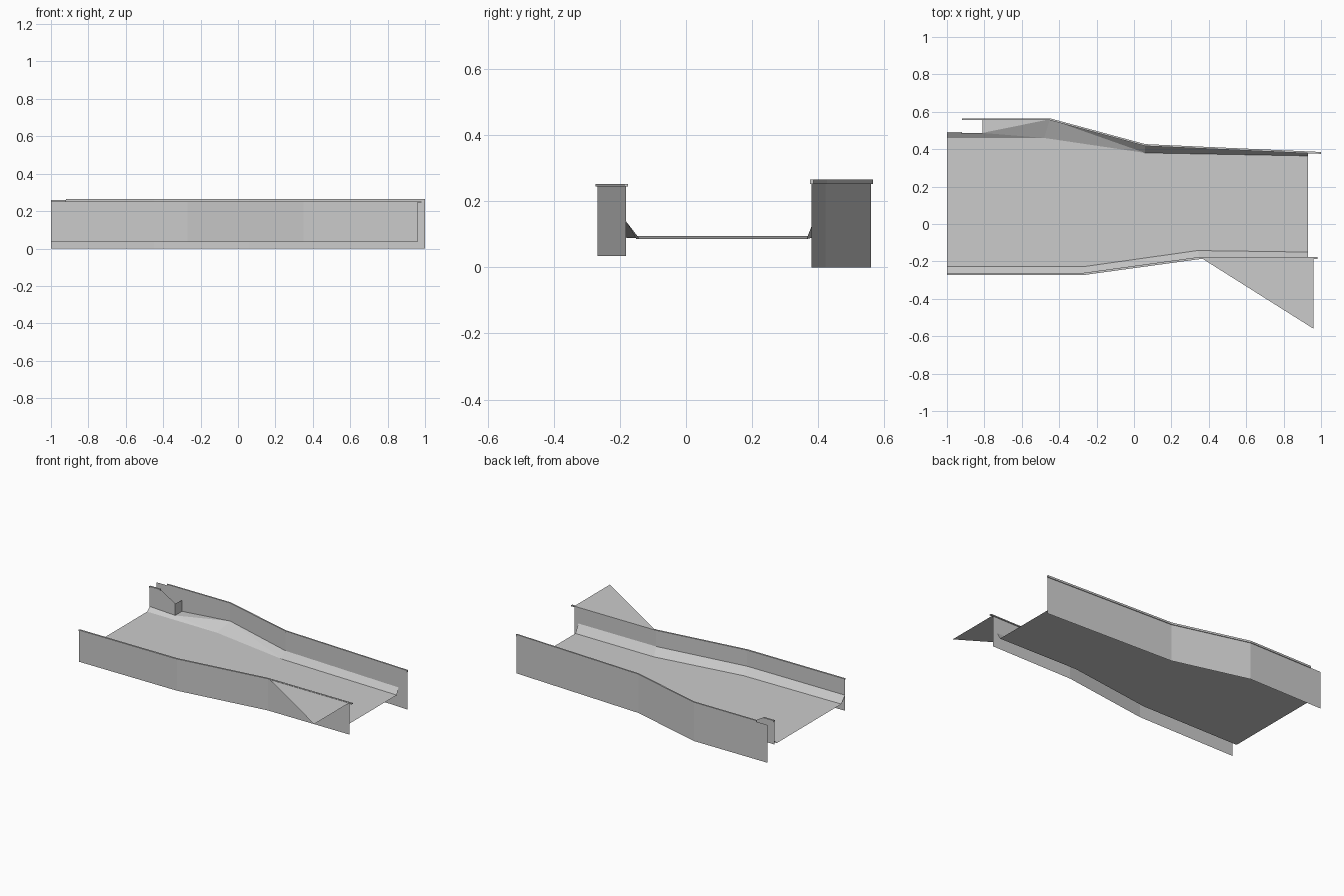
import bpy
from mathutils import Vector

if "Cube" in bpy.data.objects:
    bpy.data.objects.remove(bpy.data.objects["Cube"])


def mesh(name, verts, faces):
    me = bpy.data.meshes.new(name)
    me.from_pydata(verts, [], faces)
    ob = bpy.data.objects.new(name, me)
    bpy.context.collection.objects.link(ob)
    return ob


def strip(name, lower, upper):
    """Ruled surface between two 3D polylines of equal length."""
    n = len(lower)
    return mesh(name, lower + upper, [(i, i + 1, n + i + 1, n + i) for i in range(n - 1)])


def lift(path, z):
    return [(x, y, z) for x, y in path]


def wall(name, path, z0, z1):
    return strip(name, lift(path, z0), lift(path, z1))


def cap(name, path, half, z0, z1):
    """Thin rectangular rail following a plan polyline."""
    left = [(x, y + half) for x, y in path]
    right = [(x, y - half) for x, y in path]
    n = len(path)
    v = lift(left, z0) + lift(right, z0) + lift(right, z1) + lift(left, z1)
    f = [(a * n + i, b * n + i, b * n + i + 1, a * n + i + 1)
         for a, b in ((0, 1), (1, 2), (2, 3), (3, 0)) for i in range(n - 1)]
    f += [(0, n, 2 * n, 3 * n), (n - 1, 4 * n - 1, 3 * n - 1, 2 * n - 1)]
    return mesh(name, v, f)


def floor_z(x):
    return 0.095 - 0.01 * (x + 1) / 1.93


def on_floor(path):
    return [(x, y, floor_z(x)) for x, y in path]


# Plan outlines
near = [(-1, -0.267), (-0.27, -0.267), (0.35, -0.182), (0.96, -0.182)]
near_toe = [(-1, -0.228), (-0.27, -0.228), (0.34, -0.142), (0.93, -0.15)]
far = [(-1, 0.56), (-0.45, 0.56), (0.06, 0.422), (1, 0.38)]
far_toe = [(-1, 0.46), (-0.48, 0.46), (0.06, 0.38), (0.93, 0.364)]

# Tilted channel floor
strip("channel_floor", on_floor(near_toe), on_floor(far_toe))

# Side walls with top rails
wall("near_wall", near, 0.035, 0.248)
cap("near_rail", near[:3] + [(0.98, -0.182)], 0.006, 0.245, 0.252)
wall("far_wall", far, 0.0, 0.255)
cap("far_rail", [(-0.92, 0.56)] + far[1:], 0.005, 0.252, 0.265)

# Sloping banks between floor and walls
strip("near_bank", on_floor(near_toe), lift(near[:3] + [(0.93, -0.182)], 0.14))
a, b, c, d = on_floor(far_toe)
p, q = (-1, 0.487, 0.12), (-0.81, 0.487, 0.11)
r, s, t = (-0.45, 0.56, 0.14), (0.06, 0.42, 0.13), (0.93, 0.382, 0.13)
mesh("far_bank", [a, b, c, d, p, q, r, s, t],
     [(0, 1, 5, 4), (1, 6, 5), (1, 2, 6), (2, 7, 6), (2, 3, 8, 7)])

# Stepped inner wall, its rail, end plate and the ledge behind it
mesh("inner_wall", [(-1, 0.487, 0.095), (-0.81, 0.487, 0.10), (-0.81, 0.487, 0.19),
                    (-0.91, 0.487, 0.252), (-1, 0.487, 0.252)], [(0, 1, 2, 3, 4)])
cap("inner_rail", [(-1, 0.487), (-0.92, 0.487)], 0.006, 0.248, 0.258)
mesh("end_plate", [(-0.81, 0.487, 0.105), (-0.81, 0.56, 0.105),
                   (-0.81, 0.56, 0.185), (-0.81, 0.487, 0.19)], [(0, 1, 2, 3)])
mesh("ledge", [q, (-0.81, 0.56, 0.11), r], [(0, 2, 1)])

# Flat triangular wing outside the near wall
mesh("wing", [(0.36, -0.182, 0.25), (0.96, -0.56, 0.25), (0.96, -0.182, 0.25)], [(0, 1, 2)])
